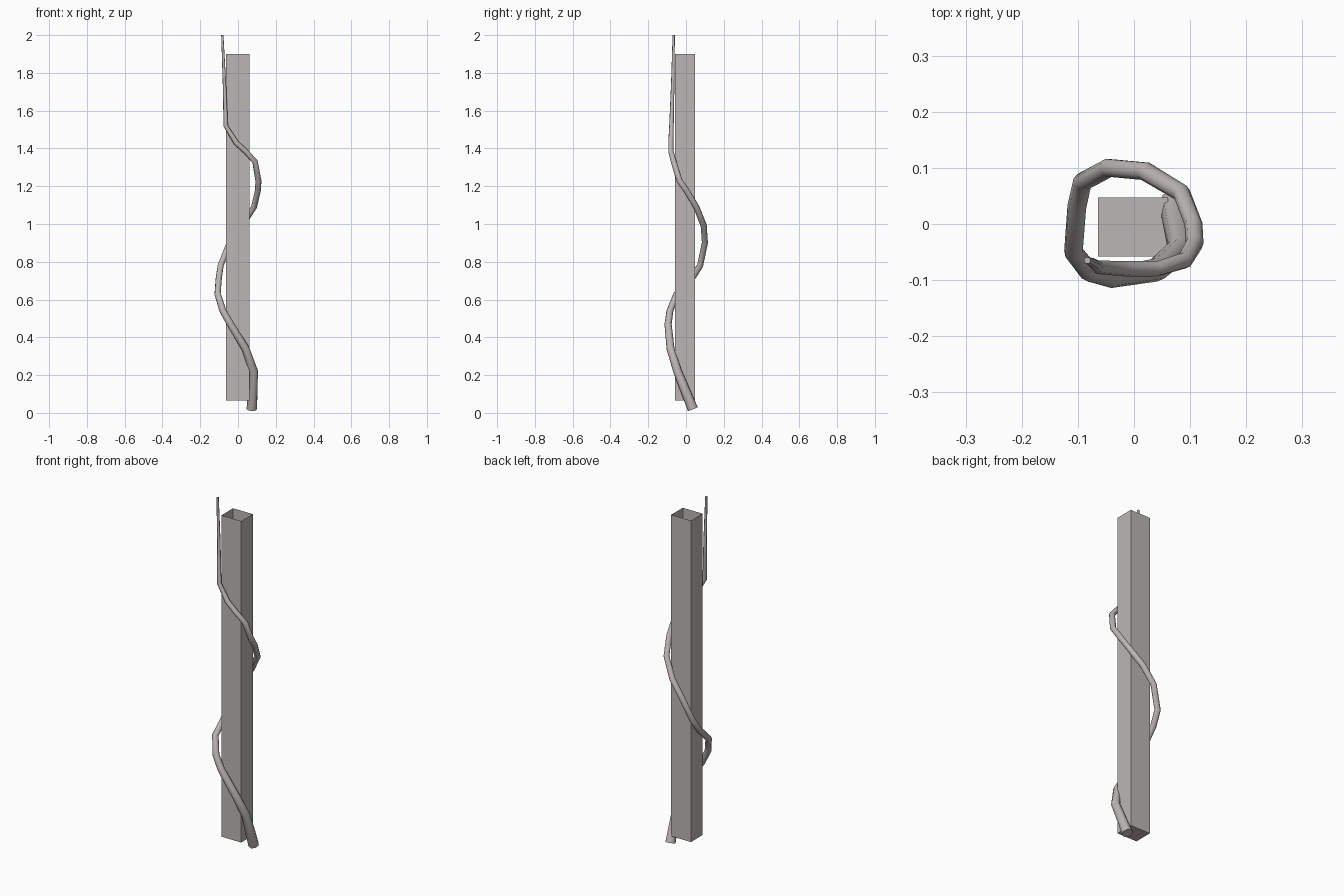
import bpy
import bmesh

cube = bpy.data.objects.get("Cube")
if cube:
    bpy.data.objects.remove(cube, do_unlink=True)


def make_material(name, rgb):
    mat = bpy.data.materials.new(name)
    mat.use_nodes = True
    mat.diffuse_color = (*rgb, 1)
    mat.node_tree.nodes["Principled BSDF"].inputs["Base Color"].default_value = (*rgb, 1)
    return mat


grey = make_material("warm grey", (0.5, 0.47, 0.46))

# Square post: thin-walled box, closed below and open on top
bm = bmesh.new()
bmesh.ops.create_cube(bm, size=1)
bmesh.ops.scale(bm, vec=(0.125, 0.105, 1.835), verts=bm.verts)
bmesh.ops.translate(bm, vec=(-0.002, -0.005, 0.982), verts=bm.verts)
lid = [f for f in bm.faces if f.normal.z > 0.9]
bmesh.ops.delete(bm, geom=lid, context="FACES_ONLY")
mesh = bpy.data.meshes.new("post")
bm.to_mesh(mesh)
bm.free()
post = bpy.data.objects.new("post", mesh)
bpy.context.collection.objects.link(post)
mesh.materials.append(grey)

# Climbing stem: x, y, z and radius along the path, thick at the foot
path = [
    (0.073, 0.036, 0.02, 0.028), (0.083, -0.045, 0.22, 0.023),
    (0.04, -0.082, 0.34, 0.021), (-0.04, -0.095, 0.47, 0.019),
    (-0.08, -0.085, 0.54, 0.018), (-0.108, -0.05, 0.63, 0.017),
    (-0.102, 0.03, 0.71, 0.017), (-0.092, 0.075, 0.78, 0.017),
    (-0.045, 0.1, 0.9, 0.017), (0.02, 0.094, 0.99, 0.017),
    (0.085, 0.055, 1.09, 0.016), (0.106, 0, 1.18, 0.016),
    (0.108, -0.035, 1.23, 0.016), (0.09, -0.065, 1.33, 0.015),
    (0.04, -0.08, 1.385, 0.014), (-0.01, -0.08, 1.43, 0.014),
    (-0.065, -0.077, 1.52, 0.012), (-0.072, -0.07, 1.75, 0.009),
    (-0.083, -0.065, 2.0, 0.006),
]
curve = bpy.data.curves.new("climbing_stem", "CURVE")
curve.dimensions = "3D"
curve.bevel_depth = 1
curve.bevel_resolution = 2
curve.use_fill_caps = True
spline = curve.splines.new("POLY")
spline.points.add(len(path) - 1)
for point, (x, y, z, r) in zip(spline.points, path):
    point.co = (x, y, z, 1)
    point.radius = r
curve.materials.append(grey)
stem = bpy.data.objects.new("climbing_stem", curve)
bpy.context.collection.objects.link(stem)

# Turn the stem into a mesh and smooth its round side only
bpy.ops.object.select_all(action="DESELECT")
stem.select_set(True)
bpy.context.view_layer.objects.active = stem
bpy.ops.object.convert(target="MESH")
bpy.ops.object.shade_smooth_by_angle(angle=1.0)
